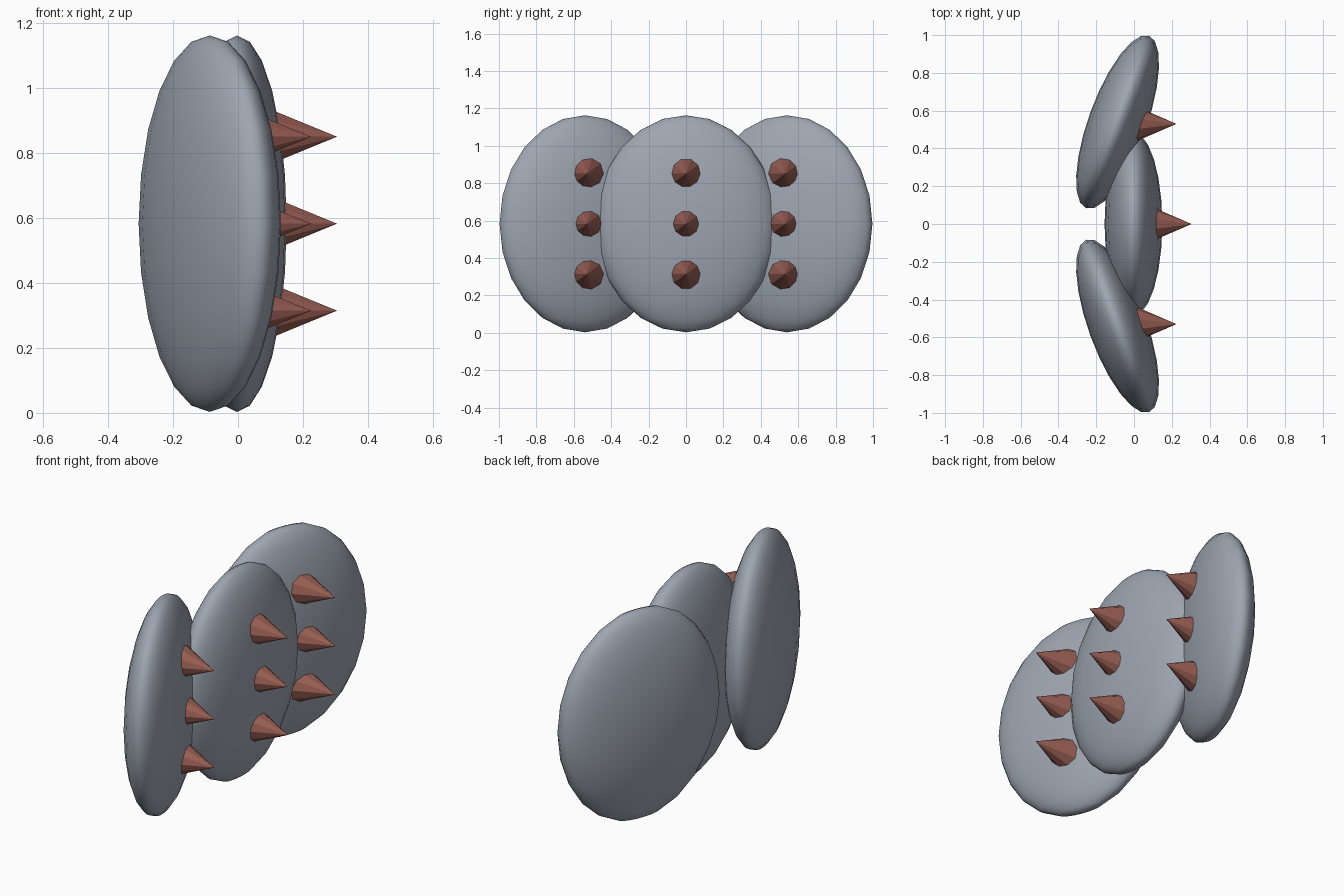
import bpy
import math

if "Cube" in bpy.data.objects:
    bpy.data.objects.remove(bpy.data.objects["Cube"])


def material(name, rgb):
    m = bpy.data.materials.new(name)
    m.diffuse_color = (*rgb, 1)
    m.use_nodes = True
    m.node_tree.nodes["Principled BSDF"].inputs["Base Color"].default_value = m.diffuse_color
    return m


steel = material("steel grey", (0.34, 0.38, 0.44))
rust = material("rust red", (0.31, 0.11, 0.085))

MID_Z = 0.583


# Flattened smooth ellipsoid plate, turned about z
def plate(name, x, y, turn):
    bpy.ops.mesh.primitive_uv_sphere_add(segments=24, ring_count=12, radius=1,
                                         location=(x, y, MID_Z),
                                         rotation=(0, 0, math.radians(turn)))
    ob = bpy.context.object
    ob.name = name
    ob.scale = (0.153, 0.486, 0.58)
    bpy.ops.object.shade_smooth()
    ob.data.materials.append(steel)


# Faceted spike pointing along +x, its base sunk into the plate
def spike(name, tip_x, y, z):
    length = 0.22
    bpy.ops.mesh.primitive_cone_add(vertices=10, radius1=0.095, radius2=0, depth=length,
                                    location=(tip_x - length / 2, y, z),
                                    rotation=(0, math.pi / 2, 0))
    ob = bpy.context.object
    ob.name = name
    ob.data.materials.append(rust)


# (name, plate x, plate y, turn, spike tip x, spike y)
sections = [
    ("left", -0.087, -0.54, 20, 0.225, -0.53),
    ("middle", -0.003, 0.0, 0, 0.305, 0.0),
    ("right", -0.087, 0.54, -20, 0.225, 0.53),
]
for side, x, y, turn, tip, sy in sections:
    plate(side + "_plate", x, y, turn)
    for row, dz in (("lower", -0.268), ("centre", 0), ("upper", 0.268)):
        spike(f"{side}_{row}_spike", tip, sy, MID_Z + dz)
